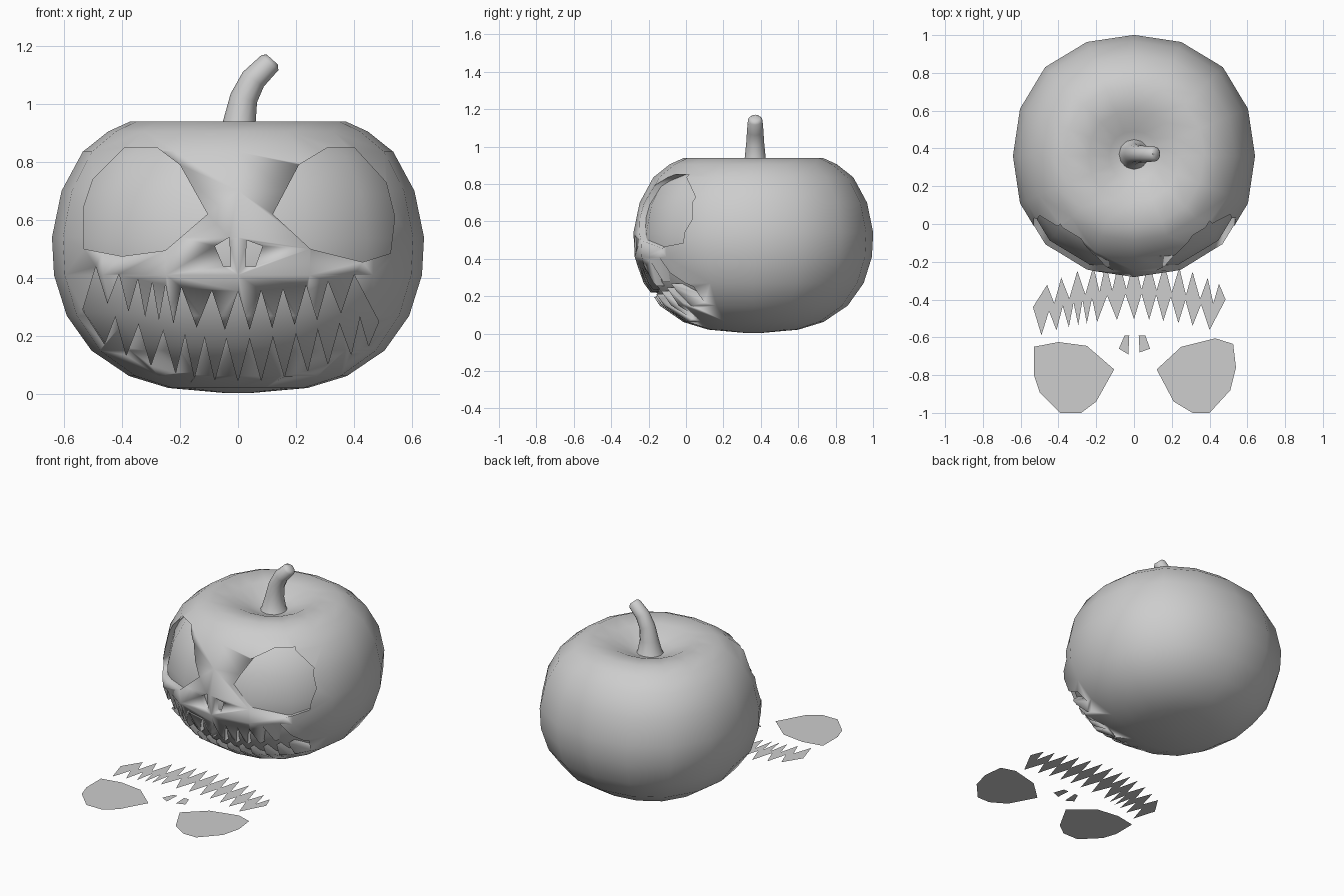
import bpy, bmesh, math
from mathutils import Vector

if "Cube" in bpy.data.objects:
    bpy.data.objects.remove(bpy.data.objects["Cube"])

CY = 0.36        # body centre along y
SIDES = 16

grey = bpy.data.materials.new("plain_grey")
grey.use_nodes = True
grey.diffuse_color = (0.61, 0.61, 0.61, 1)
grey.node_tree.nodes["Principled BSDF"].inputs["Base Color"].default_value = (0.61, 0.61, 0.61, 1)


def add_object(name, bm):
    mesh = bpy.data.meshes.new(name)
    bm.to_mesh(mesh)
    bm.free()
    mesh.materials.append(grey)
    obj = bpy.data.objects.new(name, mesh)
    bpy.context.collection.objects.link(obj)
    return obj


def smooth(obj, angle):
    bpy.ops.object.select_all(action='DESELECT')
    obj.select_set(True)
    bpy.context.view_layer.objects.active = obj
    bpy.ops.object.shade_smooth_by_angle(angle=math.radians(angle))


def skin_rings(name, rings):
    """Closed surface through rings of points, with a fan at each end."""
    bm = bmesh.new()
    loops = [[bm.verts.new(p) for p in ring] for ring in rings]
    for a, b in zip(loops, loops[1:]):
        n = len(a)
        for i in range(n):
            bm.faces.new((a[i], a[(i + 1) % n], b[(i + 1) % n], b[i]))
    for loop in (loops[0], loops[-1]):
        cap = bm.faces.new(loop)
        bmesh.ops.poke(bm, faces=[cap])
    bmesh.ops.recalc_face_normals(bm, faces=bm.faces)
    return add_object(name, bm)


def lathe(name, profile, scale=1.0):
    """Turned body that bulges a little on its diagonals."""
    rings = []
    for r, z in profile:
        z = 0.47 + (z - 0.47) * scale
        ring = []
        for i in range(SIDES):
            t = 2 * math.pi * i / SIDES
            bulge = r * scale * (1 + 0.038 * math.sin(2 * t) ** 2)
            ring.append((bulge * math.cos(t), CY + bulge * math.sin(t), z))
        rings.append(ring)
    return skin_rings(name, rings)


# Face outlines as (x, height)
right_eye = [(-.53, .50), (-.40, .475), (-.25, .495), (-.105, .62), (-.20, .79),
             (-.28, .85), (-.39, .85), (-.50, .74), (-.53, .65)]
left_eye = [(.12, .62), (.25, .50), (.43, .455), (.525, .485), (.54, .61),
            (.51, .73), (.40, .85), (.31, .85), (.21, .79)]
right_nostril = [(-.08, .51), (-.05, .44), (-.025, .44), (-.03, .54)]
left_nostril = [(.025, .44), (.06, .44), (.085, .51), (.03, .53)]


def zigzag(xs, tip, root):
    """Jagged edge: a tip at each x and a root halfway to the next."""
    pts = []
    for i, x in enumerate(xs):
        pts.append((x, tip[0] + tip[1] * x * x))
        if i + 1 < len(xs):
            m = (x + xs[i + 1]) / 2
            pts.append((m, root[0] + root[1] * m * m))
    return pts


upper_x = [-.49, -.41, -.345, -.295, -.25, -.195, -.09, 0, .08, .155, .235, .31, .40]
lower_x = [-.46, -.385, -.30, -.215, -.15, -.08, 0, .08, .16, .24, .31, .39, .45]
mouth = ([(-.535, .29)] + zigzag(upper_x, (.355, .35), (.22, .45)) + [(.485, .25)]
         + zigzag(lower_x, (.045, .6), (.195, .42))[::-1])

features = {"right_eye": right_eye, "left_eye": left_eye, "mouth": mouth,
            "right_nostril": right_nostril, "left_nostril": left_nostril}

# Pumpkin body
profile = [(.05, .004), (.24, .021), (.375, .062), (.505, .15), (.59, .27), (.634, .41),
           (.641, .54), (.608, .70), (.535, .835), (.447, .905), (.37, .94),
           (.24, .925), (.13, .875), (.06, .85)]
body = lathe("pumpkin_shell", profile)
core = lathe("pumpkin_core", profile, 0.95)
smooth(core, 60)

# Carve the face through the shell
bm = bmesh.new()
for outline in features.values():
    face = bm.faces.new([bm.verts.new((x, -0.6, z)) for x, z in outline])
    new = bmesh.ops.extrude_face_region(bm, geom=[face])["geom"]
    bmesh.ops.translate(bm, vec=(0, 0.85, 0),
                        verts=[v for v in new if isinstance(v, bmesh.types.BMVert)])
bmesh.ops.recalc_face_normals(bm, faces=bm.faces)
cutter = add_object("face_cutter", bm)
cutter.hide_render = True
carve = body.modifiers.new("carve", 'BOOLEAN')
carve.operation = 'DIFFERENCE'
carve.solver = 'EXACT'
carve.object = cutter
bpy.context.view_layer.objects.active = body
bpy.ops.object.modifier_apply(modifier="carve")
bpy.data.objects.remove(cutter)
smooth(body, 100)

# Bent stem: (x, z, radius, lean in degrees)
rings = []
for x, z, r, lean in [(0, .84, .088, 0), (0, .87, .072, 0), (.005, .94, .056, 4),
                      (.02, 1.02, .048, 18), (.053, 1.085, .044, 35),
                      (.11, 1.142, .039, 42), (.118, 1.153, .026, 42)]:
    a = math.radians(lean)
    side, back = Vector((math.cos(a), 0, -math.sin(a))), Vector((0, 1, 0))
    rings.append([Vector((x, CY + 0.01, z)) + r * (side * math.cos(t) + back * math.sin(t))
                  for t in (2 * math.pi * i / 12 for i in range(12))])
smooth(skin_rings("stem", rings), 50)

# Flat face templates lying on the ground in front
for name, outline in features.items():
    bm = bmesh.new()
    face = bm.faces.new([bm.verts.new((x, -z - 0.15, 0)) for x, z in outline])
    face.normal_update()
    if face.normal.z < 0:
        face.normal_flip()
    add_object(name + "_template", bm)
